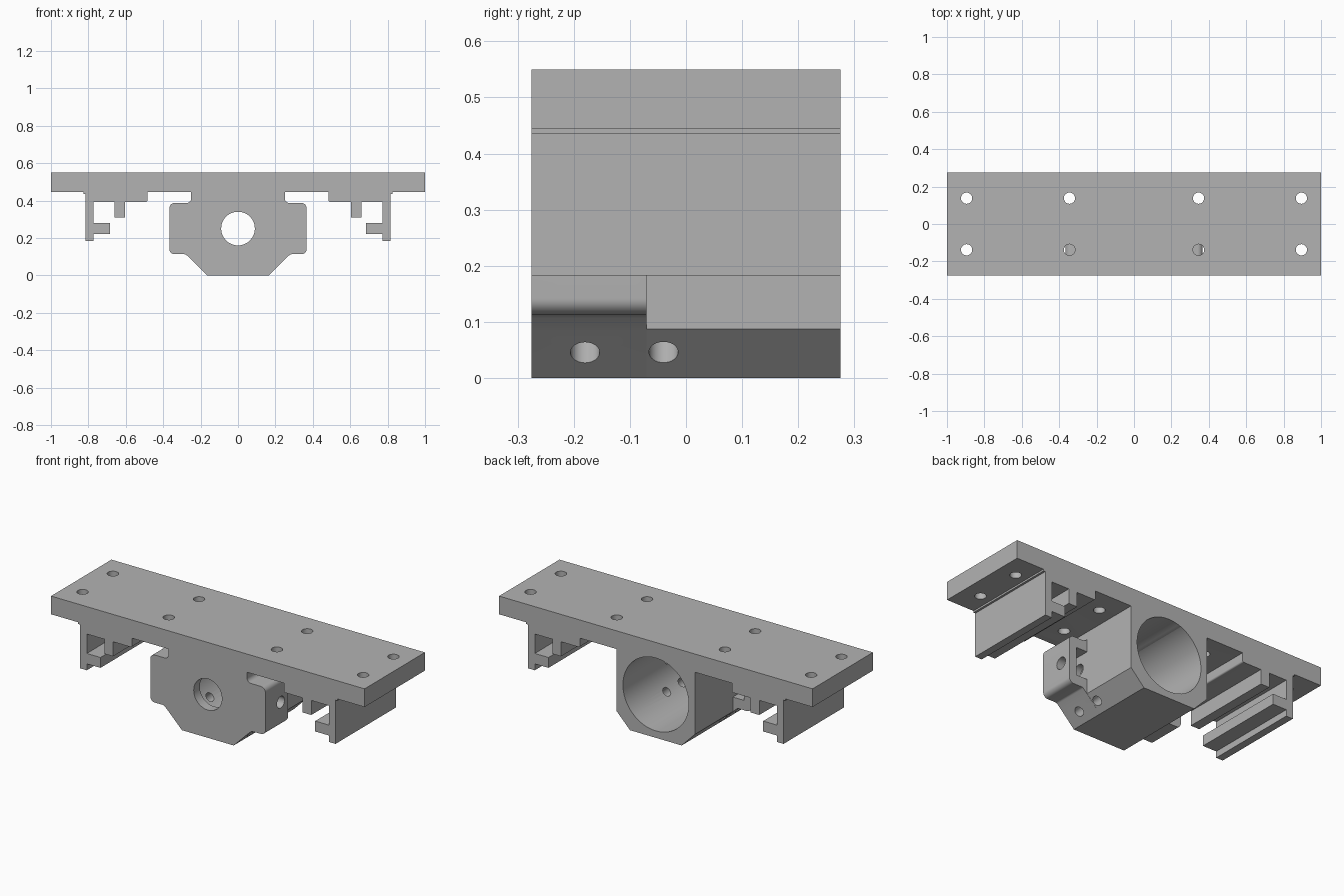
import bpy, bmesh, math
from mathutils import Vector, Matrix

cube = bpy.data.objects.get("Cube")
if cube:
    bpy.data.objects.remove(cube, do_unlink=True)

grey = bpy.data.materials.new("plain_grey")
grey.use_nodes = True
COLOUR = (0.45, 0.45, 0.45, 1)
grey.diffuse_color = COLOUR
grey.node_tree.nodes["Principled BSDF"].inputs["Base Color"].default_value = COLOUR

FRONT, BACK = -0.275, 0.275
AXIS_Z = 0.25


def add_object(name, bm):
    bmesh.ops.recalc_face_normals(bm, faces=bm.faces)
    mesh = bpy.data.meshes.new(name)
    bm.to_mesh(mesh)
    bm.free()
    mesh.materials.append(grey)
    obj = bpy.data.objects.new(name, mesh)
    bpy.context.collection.objects.link(obj)
    return obj


def rounded(points, steps=6):
    """Turn (x, z, radius) corners into a filleted outline."""
    out = []
    for i, (x, z, r) in enumerate(points):
        p = Vector((x, z))
        if r == 0:
            out.append(p)
            continue
        a = (Vector(points[i - 1][:2]) - p).normalized()
        b = (Vector(points[(i + 1) % len(points)][:2]) - p).normalized()
        half = a.angle(b) / 2
        centre = p + (a + b).normalized() * r / math.sin(half)
        start = p + a * r / math.tan(half) - centre
        end = p + b * r / math.tan(half) - centre
        for k in range(steps + 1):
            t = k / steps
            out.append(centre + (start * (1 - t) + end * t).normalized() * r)
    return out


def extrude(name, outline, y0, y1, side=1):
    bm = bmesh.new()
    face = bm.faces.new([bm.verts.new((side * p[0], y0, p[1])) for p in outline])
    res = bmesh.ops.extrude_face_region(bm, geom=[face])
    verts = [g for g in res["geom"] if isinstance(g, bmesh.types.BMVert)]
    bmesh.ops.translate(bm, verts=verts, vec=(0, y1 - y0, 0))
    return add_object(name, bm)


def symmetric(half):
    return half + [Vector((-p[0], p[1])) for p in reversed(half)]


def box(name, x0, x1, y0, y1, z0, z1):
    return extrude(name, [(x0, z0), (x1, z0), (x1, z1), (x0, z1)], y0, y1)


def drill(centre, direction, radius, length, sides=32):
    """Cylindrical cutter centred on a point."""
    bm = bmesh.new()
    turn = Vector((0, 0, 1)).rotation_difference(Vector(direction)).to_matrix().to_4x4()
    bmesh.ops.create_cone(bm, cap_ends=True, segments=sides, radius1=radius, radius2=radius,
                          depth=length, matrix=Matrix.Translation(centre) @ turn)
    return add_object("cutter", bm)


def cut(obj, cutters):
    for c in cutters:
        c.hide_render = True
        mod = obj.modifiers.new("cut", "BOOLEAN")
        mod.operation, mod.solver, mod.object = "DIFFERENCE", "EXACT", c
    bpy.context.view_layer.update()
    result = obj.evaluated_get(bpy.context.evaluated_depsgraph_get())
    mesh = bpy.data.meshes.new_from_object(result)
    obj.modifiers.clear()
    obj.data = mesh
    for c in cutters:
        bpy.data.objects.remove(c, do_unlink=True)


def main_bore():
    y0, y1 = -0.22, 0.35
    return drill((0, (y0 + y1) / 2, AXIS_Z), (0, 1, 0), 0.21, y1 - y0, 64)


def chamfer_drills():
    # Angled screw holes through the lower sloping faces
    return [drill((s * 0.185, y, 0.071), (s, 0, -1), 0.026, 0.16)
            for s in (-1, 1) for y in (-0.18, -0.04)]


# Top plate with eight screw holes and the shallow top of the bore
plate = box("top_plate", -1, 1, FRONT, BACK, 0.445, 0.55)
cut(plate, [drill((s * x, y, 0.5), (0, 0, 1), 0.03, 0.2)
            for s in (-1, 1) for x in (0.345, 0.895) for y in (-0.138, 0.138)]
    + [main_bore()])

# Rear housing sleeve
sleeve = [Vector(p) for p in ((0.165, 0), (0.25, 0.087), (0.25, 0.445))]
housing = extrude("motor_housing", symmetric(sleeve), -0.07, BACK)
cut(housing, [main_bore()] + chamfer_drills())

# Front housing with rounded ears, shaft opening and nut slots
ears = rounded([(0.165, 0, 0), (0.25, 0.085, 0), (0.28, 0.113, 0.02), (0.367, 0.113, 0.028),
                (0.367, 0.387, 0.028), (0.25, 0.387, 0.025), (0.25, 0.445, 0)])
front = extrude("front_housing", symmetric(ears), FRONT, -0.07)
slots = [box("cutter", min(s * 0.25, s * 0.32), max(s * 0.25, s * 0.32), -0.2, 0, 0.17, 0.33)
         for s in (-1, 1)]
cut(front, [main_bore(), drill((0, -0.25, AXIS_Z), (0, 1, 0), 0.09, 0.2, 48)]
    + slots + chamfer_drills()
    + [drill((s * 0.29, -0.135, AXIS_Z), (1, 0, 0), 0.034, 0.24) for s in (-1, 1)])

# Hooked guide rails under both wings
rail = rounded([(0.485, 0.445, 0), (0.485, 0.392, 0.008), (0.605, 0.392, 0), (0.605, 0.308, 0),
                (0.66, 0.308, 0), (0.66, 0.392, 0), (0.772, 0.392, 0), (0.772, 0.28, 0),
                (0.685, 0.28, 0), (0.685, 0.22, 0), (0.772, 0.22, 0), (0.772, 0.183, 0),
                (0.815, 0.183, 0), (0.815, 0.435, 0), (0.827, 0.435, 0), (0.827, 0.445, 0)])
for side, name in ((1, "left_rail"), (-1, "right_rail")):
    extrude(name, rail, FRONT, BACK, side)

# Smooth the bores and fillets, keep the edges sharp
bpy.ops.object.select_all(action="DESELECT")
for obj in bpy.context.collection.objects:
    if obj.type == "MESH" and obj.data.materials and obj.data.materials[0] == grey:
        obj.select_set(True)
        bpy.context.view_layer.objects.active = obj
bpy.ops.object.shade_smooth_by_angle(angle=math.radians(25))
